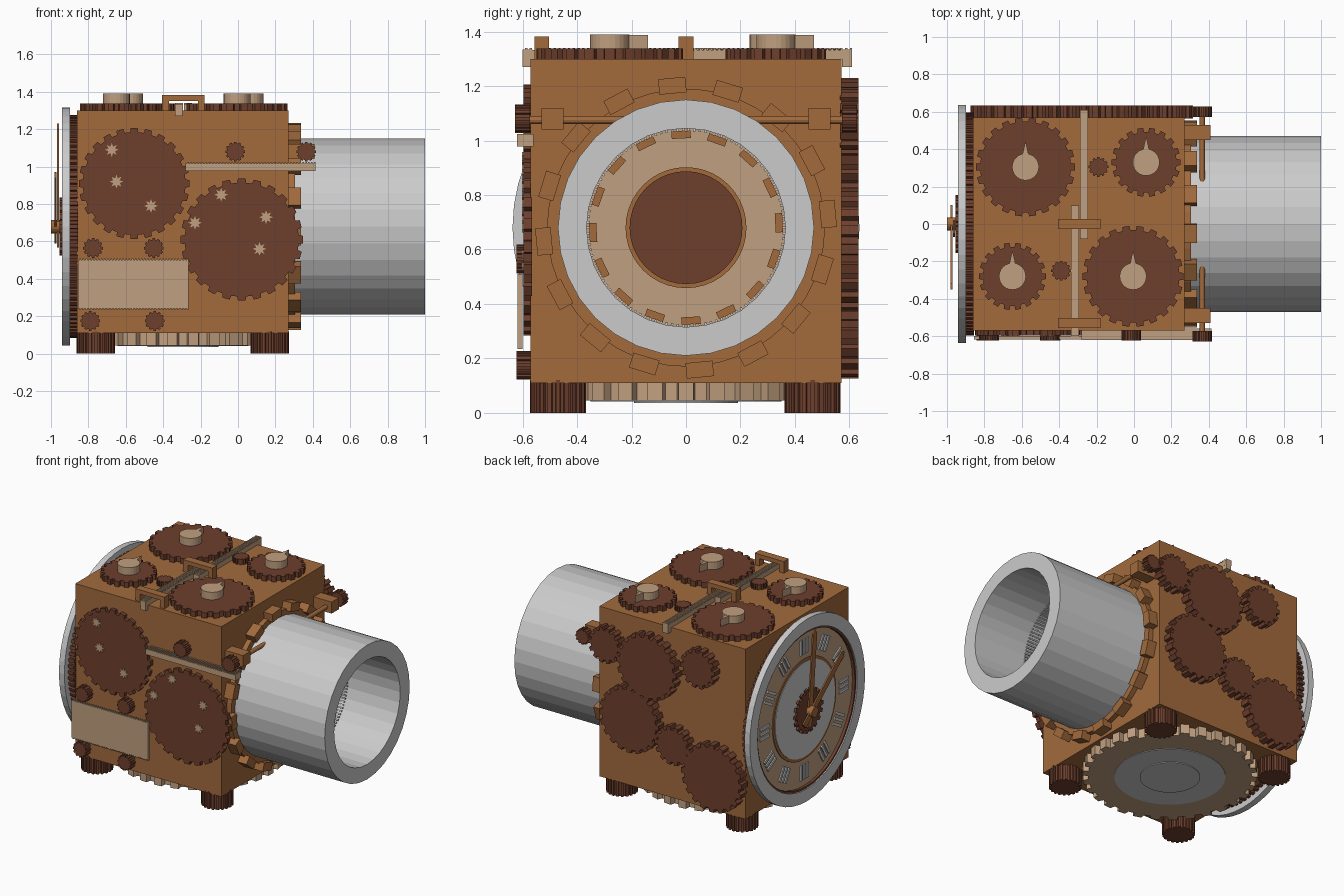
import bpy, bmesh, math
from mathutils import Vector

if "Cube" in bpy.data.objects:
    bpy.data.objects.remove(bpy.data.objects["Cube"])

TAU = 2 * math.pi


def material(name, rgb):
    m = bpy.data.materials.new(name)
    m.diffuse_color = (*rgb, 1)
    m.use_nodes = True
    m.node_tree.nodes["Principled BSDF"].inputs["Base Color"].default_value = m.diffuse_color
    return m


OCHRE = material("ochre wood", (0.36, 0.145, 0.046))
TAN = material("tan wood", (0.53, 0.35, 0.215))
BROWN = material("dark brown wood", (0.155, 0.05, 0.026))
STEEL = material("light steel", (0.60, 0.60, 0.60))


def place(axis, u, v, w):
    """Plane coordinates (u, v) plus depth w along the axis."""
    return {"x": (w, u, v), "y": (u, w, v), "z": (u, v, w)}[axis]


def finish(name, bm, mat):
    bmesh.ops.recalc_face_normals(bm, faces=bm.faces)
    me = bpy.data.meshes.new(name)
    bm.to_mesh(me)
    bm.free()
    me.materials.append(mat)
    ob = bpy.data.objects.new(name, me)
    bpy.context.collection.objects.link(ob)
    return ob


def prism(name, pts, axis, lo, hi, mat):
    bm = bmesh.new()
    a = [bm.verts.new(place(axis, u, v, lo)) for u, v in pts]
    b = [bm.verts.new(place(axis, u, v, hi)) for u, v in pts]
    bm.faces.new(a)
    bm.faces.new(b)
    for i in range(len(a)):
        j = (i + 1) % len(a)
        bm.faces.new((a[i], a[j], b[j], b[i]))
    return finish(name, bm, mat)


def box(name, x0, x1, y0, y1, z0, z1, mat):
    return prism(name, [(x0, y0), (x1, y0), (x1, y1), (x0, y1)], "z", z0, z1, mat)


def circle(u, v, r, n):
    return [(u + r * math.cos(TAU * i / n), v + r * math.sin(TAU * i / n)) for i in range(n)]


def disc(name, u, v, r, axis, lo, hi, mat, n=40):
    return prism(name, circle(u, v, r, n), axis, lo, hi, mat)


def gear(name, u, v, r, teeth, axis, lo, hi, mat, depth=0.022):
    pts = []
    for i in range(teeth):
        for f, rad in ((-0.30, r - depth), (-0.24, r), (0.24, r), (0.30, r - depth)):
            a = TAU * (i + f) / teeth
            pts.append((u + rad * math.cos(a), v + rad * math.sin(a)))
    return prism(name, pts, axis, lo, hi, mat)


def ring(name, u, v, r_in, r_out, axis, lo, hi, mat, n=32):
    bm = bmesh.new()
    loops = [[bm.verts.new(place(axis, p, q, w)) for p, q in circle(u, v, r, n)]
             for r, w in ((r_in, lo), (r_out, lo), (r_out, hi), (r_in, hi))]
    for k in range(4):
        a, b = loops[k], loops[(k + 1) % 4]
        for i in range(n):
            j = (i + 1) % n
            bm.faces.new((a[i], a[j], b[j], b[i]))
    return finish(name, bm, mat)


def radial_blocks(name, count, offset, r0, r1, width, lo, hi, mat, spread=(0,)):
    """Blocks standing in a circle about the horizontal main axis."""
    bm = bmesh.new()
    for i in range(count):
        a = TAU * i / count + offset
        d, t = Vector((0, math.cos(a), math.sin(a))), Vector((0, -math.sin(a), math.cos(a)))
        for s in spread:
            vs = [bm.verts.new(Vector((x, 0, 0.68)) + d * r + t * (s + k * width / 2))
                  for x in (lo, hi) for r, k in ((r0, -1), (r1, -1), (r1, 1), (r0, 1))]
            for f in ((0, 1, 2, 3), (4, 5, 6, 7), (0, 1, 5, 4), (1, 2, 6, 5), (2, 3, 7, 6), (3, 0, 4, 7)):
                bm.faces.new([vs[k] for k in f])
    return finish(name, bm, mat)


def rack(name, u0, u1, v0, v1, teeth, axis, lo, hi, mat, tooth=0.008, both=False):
    """Bar with a toothed edge along v1 (and v0 if both)."""
    step = (u1 - u0) / teeth
    prof = [(u0 + step * (i + f), d) for i in range(teeth)
            for f, d in ((0, tooth), (0.5, tooth), (0.5, 0), (1, 0))]
    top = [(u, v1 - d) for u, d in prof]
    low = [(u, v0 + d) for u, d in reversed(prof)] if both else [(u1, v0), (u0, v0)]
    return prism(name, top + low, axis, lo, hi, mat)


# Main housing
box("housing", -0.86, 0.27, -0.57, 0.57, 0.11, 1.30, OCHRE)

# Feet and the large gear underneath
for x in (-0.76, 0.17):
    for y in (-0.47, 0.465):
        gear("foot", x, y, 0.103, 20, "z", 0, 0.12, BROWN, 0.012)
gear("bottom_gear", -0.295, 0, 0.55, 30, "z", 0.045, 0.12, TAN, 0.035)
disc("bottom_plate", -0.295, 0, 0.35, "z", 0.041, 0.05, STEEL)
disc("bottom_plate_center", -0.295, 0, 0.19, "z", 0.036, 0.05, STEEL)

# Barrel, its bevel collar and its floor
ring("barrel", 0, 0.68, 0.365, 0.47, "x", 0.27, 1.0, STEEL, 32)
ring("barrel_collar", 0, 0.68, 0.46, 0.51, "x", 0.265, 0.305, OCHRE, 48)
radial_blocks("collar_teeth", 16, math.radians(5.5), 0.495, 0.552, 0.10, 0.265, 0.338, OCHRE)
disc("barrel_floor", 0, 0.68, 0.366, "x", 0.265, 0.28, TAN)
radial_blocks("floor_teeth", 16, math.radians(3), 0.328, 0.355, 0.07, 0.275, 0.32, OCHRE)
disc("floor_hub_rim", 0, 0.68, 0.222, "x", 0.275, 0.29, OCHRE)
disc("floor_hub", 0, 0.68, 0.207, "x", 0.275, 0.296, BROWN)
radial_blocks("barrel_splines", 110, 0, 0.355, 0.37, 0.009, 0.33, 0.6, STEEL)

# Cross shaft beside the barrel, with brackets and end pinions
disc("cross_shaft", 0.365, 1.075, 0.015, "y", -0.6, 0.6, OCHRE, 12)
for s in (-1, 1):
    box("shaft_bracket", 0.265, 0.41, s * 0.49 - 0.04, s * 0.49 + 0.04, 1.04, 1.12, OCHRE)
    gear("shaft_pinion", 0.365, 1.08, 0.053, 12, "y", s * 0.6 - 0.027, s * 0.6 + 0.027, BROWN, 0.008)

# Front gears with star inlays
gear("front_gear_left", -0.555, 0.91, 0.297, 24, "y", -0.597, -0.565, BROWN)
gear("front_gear_right", 0.02, 0.61, 0.327, 24, "y", -0.597, -0.565, BROWN)
for x, z in ((-0.675, 1.09), (-0.65, 0.92), (-0.465, 0.79), (-0.09, 0.85),
             (-0.23, 0.70), (0.15, 0.73), (0.115, 0.56)):
    star = [(x + r * math.cos(TAU * i / 16), z + r * math.sin(TAU * i / 16))
            for i, r in enumerate([0.037, 0.019] * 8)]
    prism("star_inlay", star, "y", -0.602, -0.59, TAN)

# Front pinions and racks
for x, z in ((-0.015, 1.08), (-0.775, 0.565), (-0.45, 0.565), (-0.79, 0.175), (-0.445, 0.175)):
    gear("front_pinion", x, z, 0.053, 12, "y", -0.622, -0.565, BROWN, 0.008)
rack("front_rack_plate", -0.855, -0.265, 0.235, 0.51, 36, "y", -0.618, -0.60, TAN, both=True)
rack("front_rack_bar", -0.28, 0.415, 0.978, 1.024, 44, "y", -0.62, -0.56, TAN)

# Back gear train
for x, z, r, n in ((0.19, 1.07, 0.125, 14), (-0.135, 1.0, 0.23, 20), (-0.53, 1.095, 0.135, 14),
                   (0.0, 0.60, 0.23, 20), (-0.335, 0.505, 0.135, 14), (-0.64, 0.36, 0.235, 20)):
    gear("back_gear", x, z, r, n, "y", 0.565, 0.633, BROWN)

# Top gears with winding hubs
for x, y, r, n in ((-0.58, 0.305, 0.265, 22), (0.065, 0.33, 0.185, 18),
                   (-0.65, -0.28, 0.18, 18), (-0.005, -0.28, 0.27, 22)):
    gear("top_gear", x, y, r, n, "z", 1.295, 1.337, BROWN)
    disc("top_hub", x, y, 0.072, "z", 1.33, 1.39, TAN, 24)
    prism("hub_pointer", [(x - 0.02, y + 0.05), (x + 0.02, y + 0.05), (x, y + 0.14)], "z", 1.33, 1.388, TAN)
for x, y in ((-0.19, 0.305), (-0.39, -0.25)):
    gear("top_pinion", x, y, 0.053, 12, "z", 1.295, 1.337, BROWN, 0.008)

# Top sliding racks and their guide arches
for x, y0, y1 in ((-0.267, -0.08, 0.61), (-0.316, -0.60, 0.10)):
    rack("top_rack", y0, y1, 1.30, 1.34, 40, "x", x - 0.021, x + 0.021, TAN)
    end = y1 if y1 > 0.5 else y0
    box("rack_end_stop", x - 0.02, x + 0.02, min(end, end * 0.94), max(end, end * 0.94), 1.27, 1.335, TAN)
for y in (0, -0.53):
    arch = [(-0.405, 1.295), (-0.405, 1.382), (-0.18, 1.382), (-0.18, 1.295),
            (-0.215, 1.295), (-0.215, 1.352), (-0.37, 1.352), (-0.37, 1.295)]
    prism("rack_guide", arch, "y", y - 0.027, y + 0.027, OCHRE)

# Clock: toothed backing, bezel, dial and hour bars
gear("clock_backing", 0, 0.68, 0.597, 90, "x", -0.90, -0.855, BROWN, 0.015)
ring("clock_bezel", 0, 0.68, 0.55, 0.637, "x", -0.94, -0.898, STEEL, 48)
ring("bezel_liner", 0, 0.68, 0.537, 0.552, "x", -0.932, -0.898, BROWN, 48)
disc("dial", 0, 0.68, 0.54, "x", -0.912, -0.89, TAN, 48)
ring("dial_track", 0, 0.68, 0.325, 0.35, "x", -0.918, -0.90, OCHRE, 48)
disc("dial_center", 0, 0.68, 0.33, "x", -0.922, -0.90, STEEL, 48)
radial_blocks("hour_bars", 12, 0, 0.385, 0.49, 0.02, -0.92, -0.908, STEEL, (-0.035, 0, 0.035))

# Clock hub and hands
gear("hand_gear", 0, 0.68, 0.155, 18, "x", -0.955, -0.94, BROWN)
disc("hand_spindle", 0, 0.68, 0.036, "x", -1.0, -0.915, OCHRE, 16)
for name, tip, tail, x in (("minute_hand", (-0.05, 0.55), 0.2, -0.962), ("hour_hand", (-0.35, 0.29), 0.25, -0.976)):
    d = Vector(tip)
    n = Vector((-d.y, d.x)).normalized() * 0.022
    c = Vector((0, 0.68))
    pts = [c - d * tail - n, c + d * 0.95 - n, c + d, c + d * 0.95 + n, c - d * tail + n]
    prism(name, [tuple(p) for p in pts], "x", x - 0.005, x + 0.005, OCHRE)
